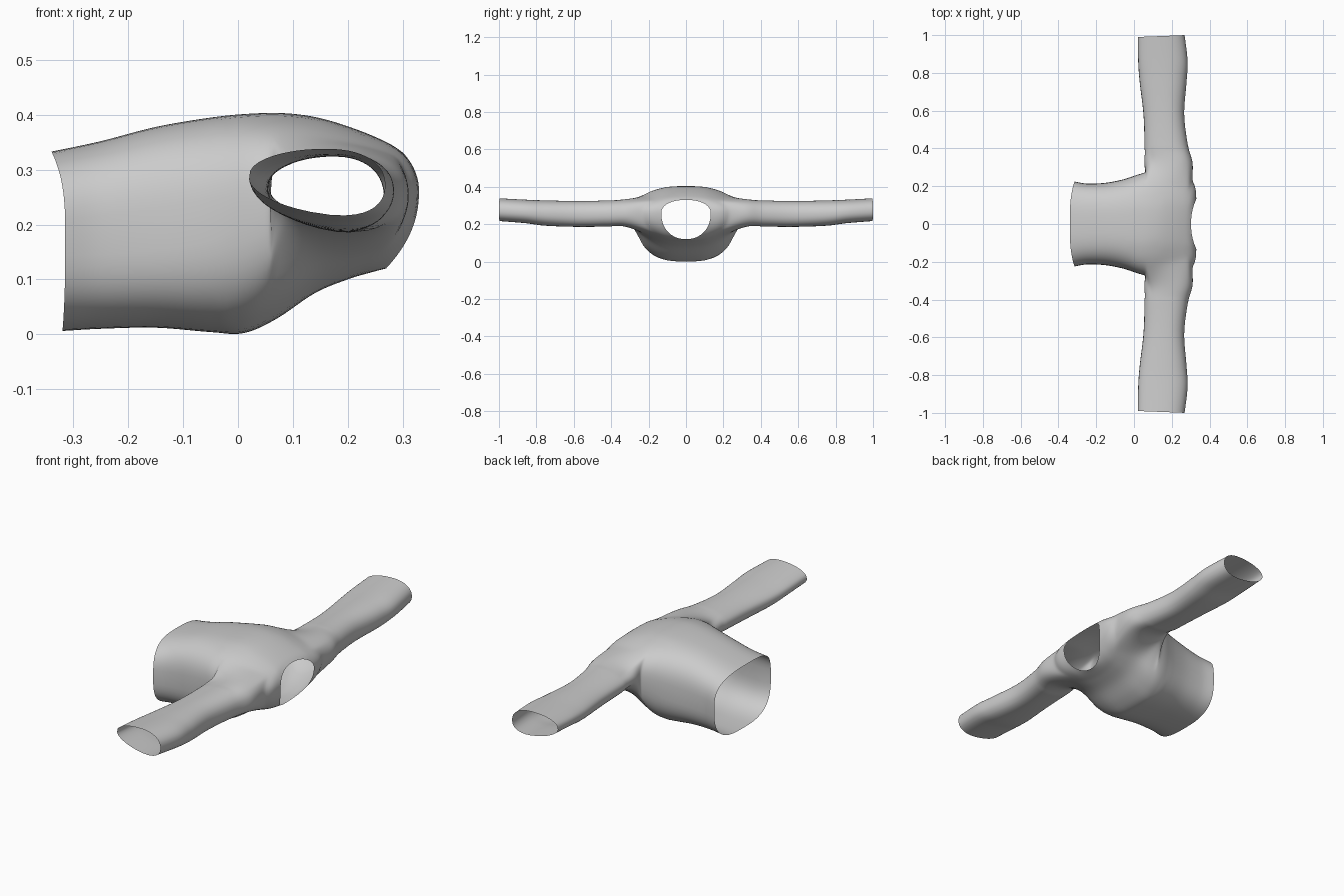
import bpy, bmesh, math
from mathutils import Vector

if "Cube" in bpy.data.objects:
    bpy.data.objects.remove(bpy.data.objects["Cube"])

N = 64      # points around the torso
SUB = 5     # rings between torso sections
M = 8       # half height of arm opening, in points


def spow(v, e):
    return math.copysign(abs(v) ** e, v)


def catmull(rows, steps):
    """Smooth interpolation through a list of equal-length tuples."""
    out = []
    for i in range(len(rows) - 1):
        a, b = rows[max(i - 1, 0)], rows[i]
        c, d = rows[i + 1], rows[min(i + 2, len(rows) - 1)]
        for s in range(steps):
            t = s / steps
            out.append(tuple(0.5 * (2 * q + (r - p) * t + (2 * p - 5 * q + 4 * r - w) * t * t
                                    + (3 * q - p - 3 * r + w) * t ** 3)
                             for p, q, r, w in zip(a, b, c, d)))
    out.append(tuple(rows[-1]))
    return out


# Torso sections: x top, x side, x bottom, z top, z side, z bottom, half width, squareness
torso = [
    (-.340, -.315, -.320, .333, .18, .006, .225, .68),
    (-.250, -.250, -.250, .352, .18, .010, .214, .68),
    (-.150, -.150, -.150, .378, .19, .012, .218, .68),
    (-.050, -.050, -.050, .395, .21, .004, .238, .70),
    (.020, .025, .010, .402, .24, .002, .265, .74),
    (.085, .085, .070, .403, .25, .028, .275, .80),
    (.150, .150, .140, .394, .26, .075, .270, .85),
    (.220, .245, .200, .372, .26, .100, .255, .88),
    (.275, .320, .240, .348, .26, .112, .215, .92),
    (.302, .330, .270, .330, .26, .120, .132, .92),
]
# Sleeve sections: y, x min, x max, z min, z max
sleeve = [
    (.32, .052, .312, .185, .338),
    (.42, .055, .285, .188, .330),
    (.58, .050, .266, .187, .327),
    (.75, .030, .278, .193, .330),
    (.86, .022, .284, .207, .334),
    (.99, .020, .268, .218, .341),
]

bm = bmesh.new()

# Torso tube from hem to neckline
rings = []
for xt, xs, xb, zt, zs, zb, w, e in catmull(torso, SUB):
    ring = []
    for j in range(N):
        a = 2 * math.pi * j / N
        c, s = math.cos(a), math.sin(a)
        x_end, h = (xt, zt - zs) if s > 0 else (xb, zs - zb)
        ring.append(bm.verts.new((xs + (x_end - xs) * s * s, w * spow(c, e), zs + h * spow(s, e))))
    rings.append(ring)

# Leave an arm opening on each side
R0, R1 = 23, 39
for i in range(len(rings) - 1):
    for j in range(N):
        from_side = min((j - o) % N if (j - o) % N < N / 2 else (j - o) % N - N for o in (0,))
        near = -M <= from_side < M or (from_side >= N // 2 - M or from_side < -N // 2 + M)
        if R0 <= i < R1 and near:
            continue
        k = (j + 1) % N
        bm.faces.new((rings[i][j], rings[i][k], rings[i + 1][k], rings[i + 1][j]))

# Sleeves grown from the arm openings
for side in (1, -1):
    def v(i, t):
        return rings[i][t % N if side > 0 else (N // 2 - t) % N]
    loop = [v(i, -M) for i in range(R0, R1)] + [v(R1, t) for t in range(-M, M)]
    loop += [v(i, M) for i in range(R1, R0, -1)] + [v(R0, t) for t in range(M, -M, -1)]
    xs, zs = [p.co.x for p in loop], [p.co.z for p in loop]
    cx, cz = (min(xs) + max(xs)) / 2, (min(zs) + max(zs)) / 2
    rx, rz = (max(xs) - min(xs)) / 2, (max(zs) - min(zs)) / 2
    strands = []
    for p in loop:
        a = math.atan2((p.co.z - cz) / rz, (p.co.x - cx) / rx)
        c, s = spow(math.cos(a), .9), spow(math.sin(a), .9)
        pts = [tuple(p.co)]
        for n, (y, x0, x1, z0, z1) in enumerate(sleeve):
            last = n == len(sleeve) - 1
            pts.append(((x0 + x1) / 2 + (x1 - x0) / 2 * c,
                        side * (y + (.007 + .007 * c if last else 0) * 0.7),
                        (z0 + z1) / 2 - .008 * c + (z1 - z0) / 2 * s * (1 + .22 * c) * .95))
        path = catmull(pts, 8)
        strands.append([p] + [bm.verts.new(q) for q in path[1:]])
    for a, b in zip(strands, strands[1:] + strands[:1]):
        for i in range(len(a) - 1):
            bm.faces.new((a[i], b[i], b[i + 1], a[i + 1]))

# Relax the cloth where sleeves meet the body
bm.normal_update()
for _ in range(6):
    area = [p for p in bm.verts if not p.is_boundary and .12 < abs(p.co.y) < .4 and p.co.x > -.02]
    bmesh.ops.smooth_vert(bm, verts=area, factor=.5, use_axis_x=True, use_axis_y=True, use_axis_z=True)
bmesh.ops.recalc_face_normals(bm, faces=bm.faces)

mesh = bpy.data.meshes.new("shirt")
bm.to_mesh(mesh)
bm.free()
shirt = bpy.data.objects.new("shirt", mesh)
bpy.context.collection.objects.link(shirt)
for poly in mesh.polygons:
    poly.use_smooth = True
